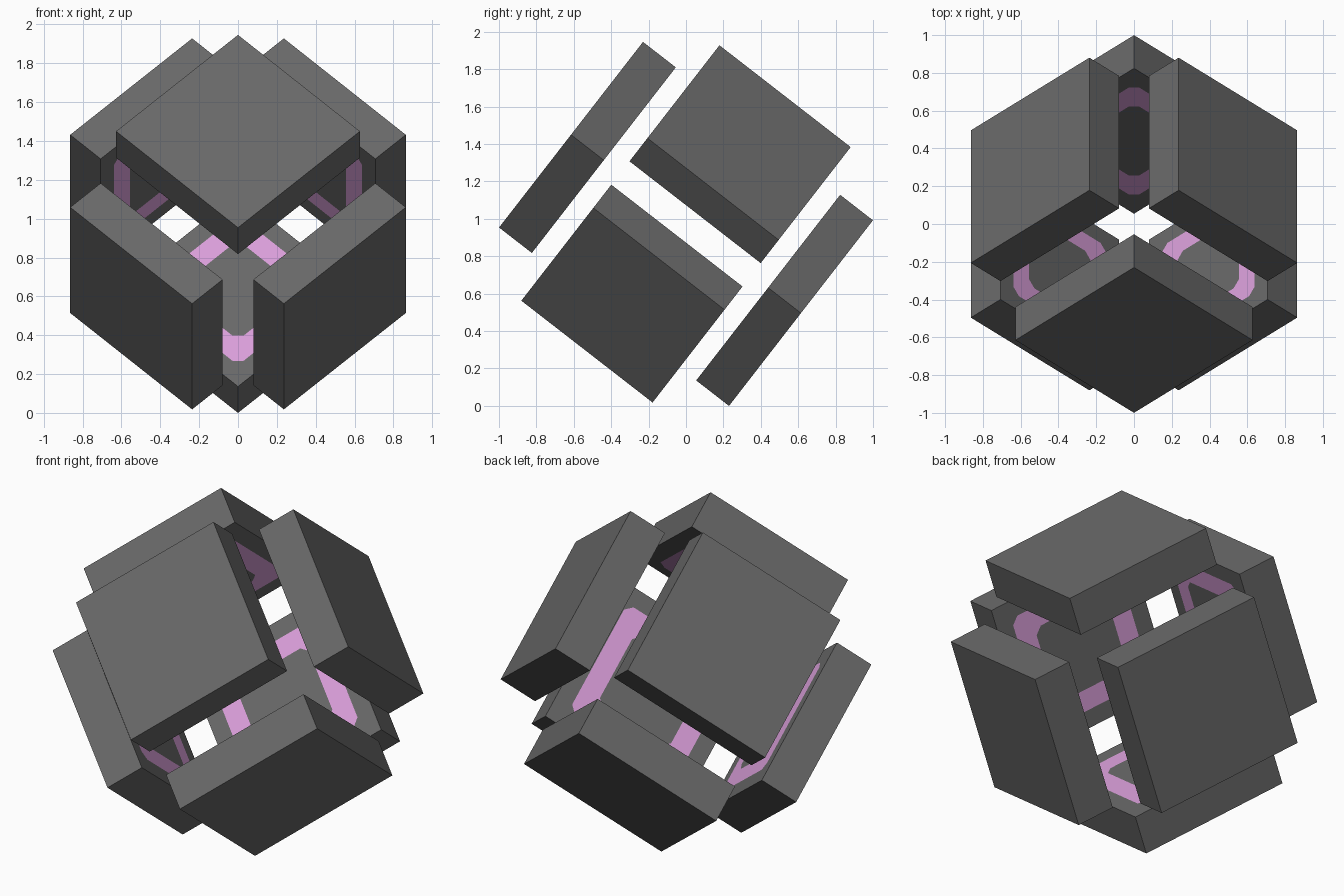
import bpy, bmesh, math
from mathutils import Vector, Matrix

if "Cube" in bpy.data.objects:
    bpy.data.objects.remove(bpy.data.objects["Cube"])

SIDE, THICK, DIST = 0.888, 0.222, 0.667   # panel size and distance from the middle
CENTRE = Vector((0, 0, 0.973))
TILT = math.radians(37.8)


def material(name, rgb):
    m = bpy.data.materials.new(name)
    m.diffuse_color = (*rgb, 1)
    m.use_nodes = True
    m.node_tree.nodes["Principled BSDF"].inputs["Base Color"].default_value = m.diffuse_color
    return m


GREY = material("dark grey", (0.141, 0.141, 0.141))
PINK = material("light plum", (0.71, 0.35, 0.71))


def octagon(bm, r, c, z):
    """Square of half width r with corners cut back by c."""
    pts = []
    for sx, sy in ((1, 1), (-1, 1), (-1, -1), (1, -1)):
        a, b = (sx * r, sy * (r - c)), (sx * (r - c), sy * r)
        pts += [a, b] if sx == sy else [b, a]
    return [bm.verts.new((x, y, z)) for x, y in pts]


def panel(name, normal, tangent):
    bm = bmesh.new()
    h, t = SIDE / 2, THICK / 2
    corners = ((h, h), (-h, h), (-h, -h), (h, -h))
    outer = [bm.verts.new((x, y, t)) for x, y in corners]
    inner = [bm.verts.new((x, y, -t)) for x, y in corners]
    # slab body
    bm.faces.new(outer)
    for i in range(4):
        j = (i + 1) % 4
        bm.faces.new((outer[i], inner[i], inner[j], outer[j]))
    # square ring with clipped corners, set flush in the inner face
    big = octagon(bm, 0.346, 0.04, -t)
    small = octagon(bm, 0.230, 0.04, -t)
    for i in range(4):
        j = (i + 1) % 4
        bm.faces.new((inner[i], big[2 * i], big[2 * i + 1]))
        bm.faces.new((inner[i], big[2 * i + 1], big[2 * j], inner[j]))
    for i in range(8):
        j = (i + 1) % 8
        bm.faces.new((big[i], small[i], small[j], big[j])).material_index = 1
    bm.faces.new(small)
    bmesh.ops.recalc_face_normals(bm, faces=bm.faces)

    me = bpy.data.meshes.new(name)
    bm.to_mesh(me)
    bm.free()
    me.materials.append(GREY)
    me.materials.append(PINK)
    ob = bpy.data.objects.new(name, me)
    bpy.context.collection.objects.link(ob)
    rot = Matrix((tangent, normal.cross(tangent), normal)).transposed().to_4x4()
    ob.matrix_world = Matrix.Translation(CENTRE + normal * DIST) @ rot


# axes of the tilted cube
front = Vector((0, -math.cos(TILT), math.sin(TILT)))
up = Vector((0, math.sin(TILT), math.cos(TILT)))
right = (Vector((1, 0, 0)) + up).normalized()
left = (Vector((-1, 0, 0)) + up).normalized()

# six floating panels, in opposite pairs
for name, n, t in (("front_top", front, right), ("right_top", right, left),
                   ("left_top", left, front)):
    panel(name + "_panel", n, t)
    panel(name + "_opposite_panel", -n, t)
